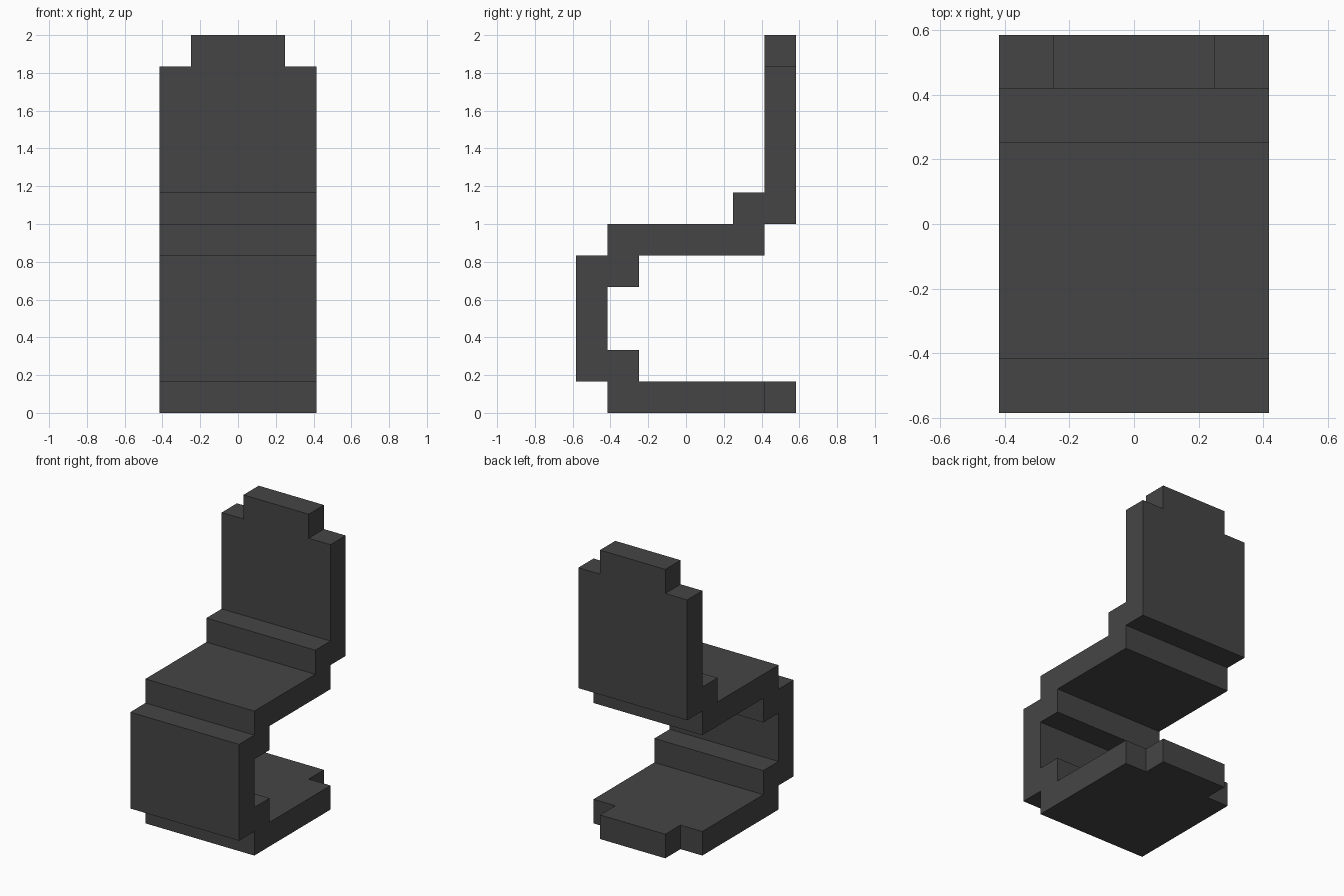
import bpy
import bmesh

cube = bpy.data.objects.get("Cube")
if cube:
    bpy.data.objects.remove(cube, do_unlink=True)

U = 1 / 6            # one block step
HALF_WIDTH = 2.5     # half width of the chair, in steps
TAB = 1.5            # half width of the narrower end tabs

# Dark grey material
mat = bpy.data.materials.new("charcoal")
grey = (0.06, 0.06, 0.06, 1)
mat.diffuse_color = grey
mat.use_nodes = True
mat.node_tree.nodes["Principled BSDF"].inputs["Base Color"].default_value = grey

# Stepped side profile (y, z): base, front support, seat, backrest
profile = [
    (-2.5, 0), (2.5, 0), (2.5, 1), (-1.5, 1), (-1.5, 2), (-2.5, 2),
    (-2.5, 4), (-1.5, 4), (-1.5, 5), (2.5, 5), (2.5, 6), (3.5, 6),
    (3.5, 11), (2.5, 11), (2.5, 7), (1.5, 7), (1.5, 6), (-2.5, 6),
    (-2.5, 5), (-3.5, 5), (-3.5, 1), (-2.5, 1),
]

# Sweep the profile across the width
bm = bmesh.new()
side = bm.faces.new([bm.verts.new((-HALF_WIDTH, y, z)) for y, z in profile])
swept = bmesh.ops.extrude_face_region(bm, geom=[side], use_keep_orig=True)
bmesh.ops.translate(bm, vec=(2 * HALF_WIDTH, 0, 0),
                    verts=[g for g in swept["geom"] if isinstance(g, bmesh.types.BMVert)])
bmesh.ops.recalc_face_normals(bm, faces=bm.faces[:])

# Cut the width into three bands for the tabs
for x in (-TAB, TAB):
    bmesh.ops.bisect_plane(bm, geom=bm.verts[:] + bm.edges[:] + bm.faces[:],
                           plane_co=(x, 0, 0), plane_no=(1, 0, 0))
bm.normal_update()


def pull_tab(test, direction):
    """Extrude the middle band face that passes the test by one step."""
    face = next(f for f in bm.faces
                if abs(f.calc_center_median().x) < 0.1 and test(f.calc_center_median()))
    new = bmesh.ops.extrude_discrete_faces(bm, faces=[face])["faces"][0]
    bmesh.ops.translate(bm, vec=direction, verts=new.verts[:])


# Backrest top tab and rear base tab
pull_tab(lambda c: c.z > 10.9, (0, 0, 1))
pull_tab(lambda c: c.y > 2.4 and c.z < 0.9, (0, 1, 0))

# Merge flat regions and scale to size
bmesh.ops.remove_doubles(bm, verts=bm.verts[:], dist=0.001)
bmesh.ops.dissolve_limit(bm, angle_limit=0.01, verts=bm.verts[:], edges=bm.edges[:])
bmesh.ops.recalc_face_normals(bm, faces=bm.faces[:])
bmesh.ops.scale(bm, vec=(U, U, U), verts=bm.verts[:])

mesh = bpy.data.meshes.new("stepped_chair")
bm.to_mesh(mesh)
bm.free()
mesh.materials.append(mat)
chair = bpy.data.objects.new("stepped_chair", mesh)
bpy.context.collection.objects.link(chair)
